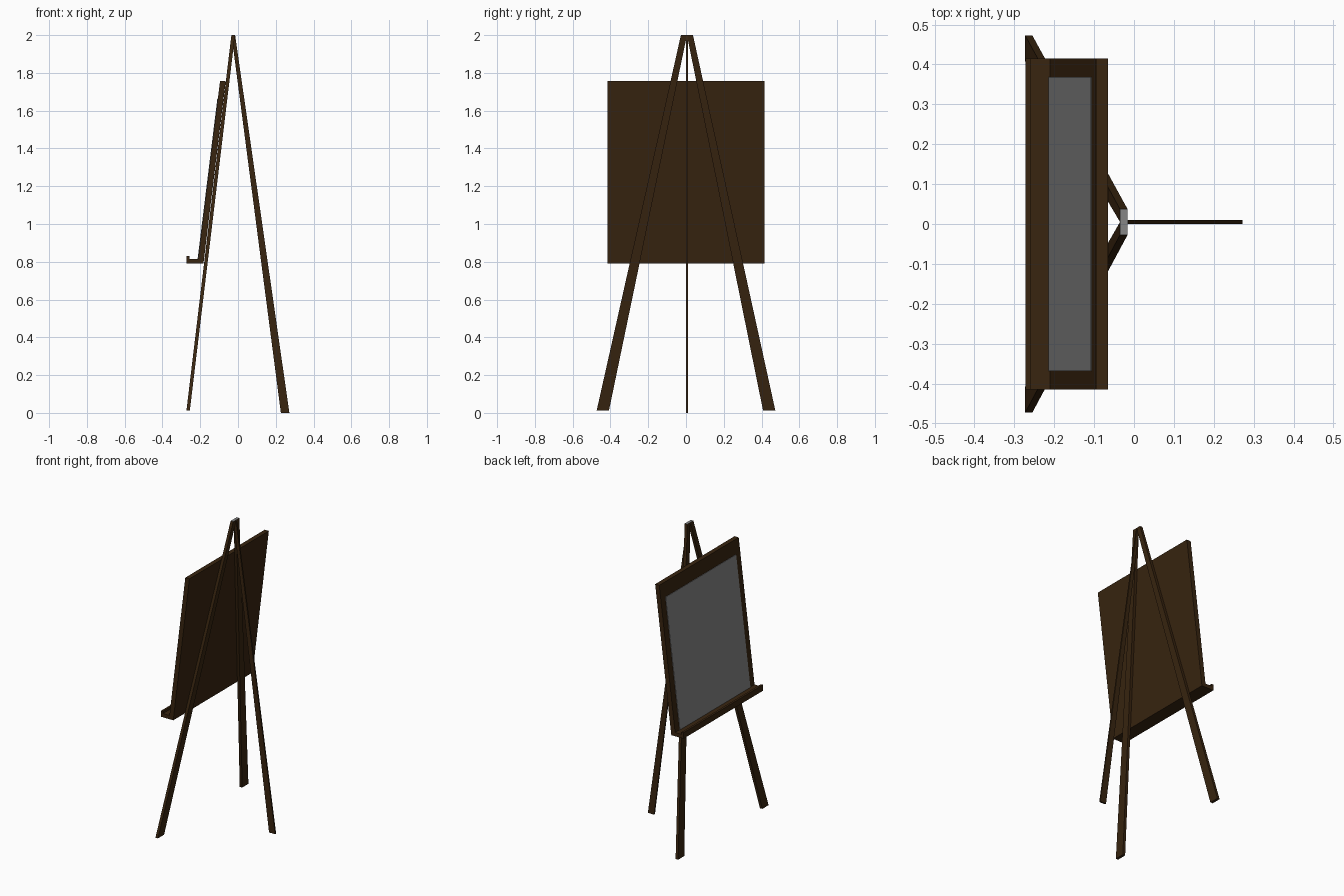
import bpy, bmesh

if "Cube" in bpy.data.objects:
    bpy.data.objects.remove(bpy.data.objects["Cube"])


def material(name, rgb):
    m = bpy.data.materials.new(name)
    m.diffuse_color = (*rgb, 1)
    m.use_nodes = True
    m.node_tree.nodes["Principled BSDF"].inputs["Base Color"].default_value = m.diffuse_color
    return m


WOOD = material("dark_wood", (0.040, 0.018, 0.005))
GREY = material("grey_panel", (0.24, 0.24, 0.24))


def loft(name, bottom, top, mats, grey_top=False):
    """Tapered block between two level rectangles (x0, x1, y0, y1, z)."""
    bm = bmesh.new()
    rings = []
    for x0, x1, y0, y1, z in (bottom, top):
        rings.append([bm.verts.new((x, y, z)) for x, y in
                      ((x0, y0), (x1, y0), (x1, y1), (x0, y1))])
    lo, hi = rings
    bm.faces.new(lo[::-1])
    cap = bm.faces.new(hi)
    for i in range(4):
        j = (i + 1) % 4
        bm.faces.new((lo[i], lo[j], hi[j], hi[i]))
    bmesh.ops.recalc_face_normals(bm, faces=bm.faces)
    if grey_top:
        cap.material_index = 1
    me = bpy.data.meshes.new(name)
    bm.to_mesh(me)
    bm.free()
    for m in mats:
        me.materials.append(m)
    ob = bpy.data.objects.new(name, me)
    bpy.context.collection.objects.link(ob)
    return ob


# Splayed front legs, tapering to the apex, with pale cut ends
for side, s in (("left", 1), ("right", -1)):
    b = sorted((s * 0.408, s * 0.473))
    t = sorted((0.005, 0.005 + s * 0.032))
    loft(f"front_leg_{side}", (-0.273, -0.255, *b, 0.012),
         (-0.035, -0.016, *t, 2.0), [WOOD, GREY], True)

# Thin rear prop leg
loft("back_leg", (0.227, 0.272, 0.0, 0.010, 0.0),
     (-0.034, -0.015, 0.0, 0.010, 1.998), [WOOD, GREY], True)

# Leaning board
Z0, Z1, B0, B1 = 0.79, 1.757, -0.214, -0.095
loft("board", (B0, -0.183, -0.415, 0.415, Z0),
     (B1, -0.065, -0.415, 0.415, Z1), [WOOD])


def face_x(z):
    return B0 + (B1 - B0) * (z - Z0) / (Z1 - Z0)


# Grey writing panel on the board's face
pz0, pz1 = 0.815, 1.665
loft("writing_panel",
     (face_x(pz0) - 0.003, face_x(pz0) + 0.002, -0.368, 0.368, pz0),
     (face_x(pz1) - 0.003, face_x(pz1) + 0.002, -0.368, 0.368, pz1), [GREY])

# Tray and its raised lip
loft("tray", (-0.272, -0.190, -0.415, 0.415, 0.79),
     (-0.272, -0.190, -0.415, 0.415, 0.815), [WOOD])
loft("tray_lip", (-0.272, -0.258, -0.415, 0.415, 0.815),
     (-0.272, -0.258, -0.415, 0.415, 0.83), [WOOD])
